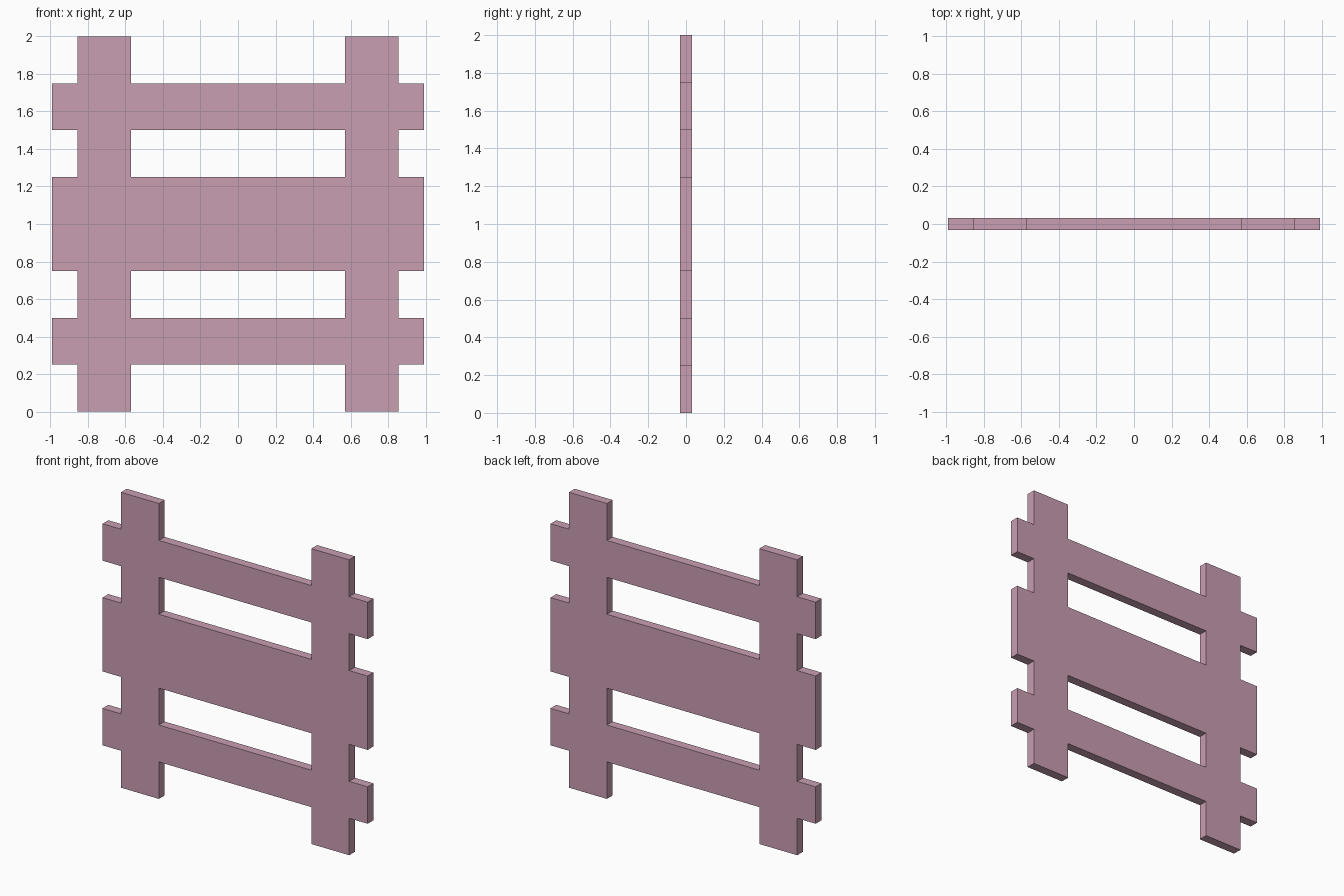
import bpy, bmesh
from mathutils import Vector

if "Cube" in bpy.data.objects:
    bpy.data.objects.remove(bpy.data.objects["Cube"])

HALF_DEPTH = 0.031
POST_IN, POST_OUT, RAIL_END = 0.571, 0.855, 0.993
XS = [-RAIL_END, -POST_OUT, -POST_IN, POST_IN, POST_OUT, RAIL_END]
ZS = [0, 0.25, 0.5, 0.75, 1.25, 1.5, 1.75, 2.0]
POST_COLUMNS = {1, 3}
RAIL_ROWS = {1, 3, 5}

pink = bpy.data.materials.new("dusty_pink")
pink.diffuse_color = (0.584, 0.342, 0.445, 1)
pink.use_nodes = True
pink.node_tree.nodes["Principled BSDF"].inputs["Base Color"].default_value = pink.diffuse_color

# Flat outline of posts and rails, joined flush
bm = bmesh.new()
for i in range(len(XS) - 1):
    for j in range(len(ZS) - 1):
        if i in POST_COLUMNS or j in RAIL_ROWS:
            corners = [(XS[i], ZS[j]), (XS[i + 1], ZS[j]),
                       (XS[i + 1], ZS[j + 1]), (XS[i], ZS[j + 1])]
            bm.faces.new([bm.verts.new((x, -HALF_DEPTH, z)) for x, z in corners])
bmesh.ops.remove_doubles(bm, verts=bm.verts, dist=1e-4)

# Thickness of the panel
back = bmesh.ops.extrude_face_region(bm, geom=bm.faces[:], use_keep_orig=True)
moved = [v for v in back["geom"] if isinstance(v, bmesh.types.BMVert)]
bmesh.ops.translate(bm, verts=moved, vec=Vector((0, 2 * HALF_DEPTH, 0)))
bmesh.ops.recalc_face_normals(bm, faces=bm.faces)

mesh = bpy.data.meshes.new("fence_panel")
bm.to_mesh(mesh)
bm.free()
mesh.materials.append(pink)
panel = bpy.data.objects.new("fence_panel", mesh)
bpy.context.collection.objects.link(panel)
